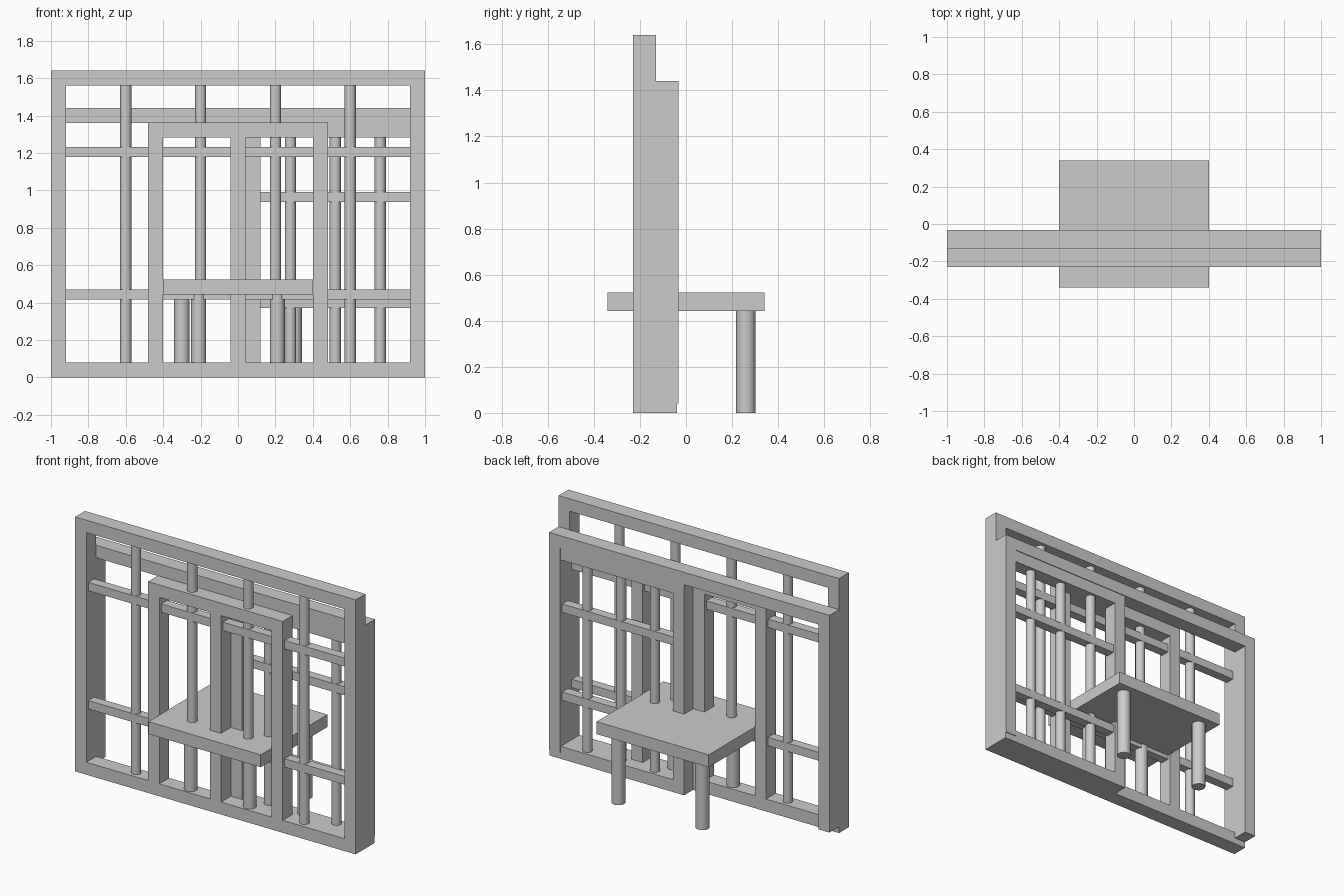
import bpy, math

if "Cube" in bpy.data.objects:
    bpy.data.objects.remove(bpy.data.objects["Cube"])

W = 0.08                      # frame member width
FRONT = (-0.23, -0.13)        # y range of the front layer
JAMB = (-0.13, -0.033)        # y range of the rear surround
SASH = (-0.13, -0.038)        # y range of the sliding sash


def box(name, x, y, z):
    bpy.ops.mesh.primitive_cube_add(size=1, location=[(a + b) / 2 for a, b in (x, y, z)])
    ob = bpy.context.object
    ob.name = name
    ob.scale = [b - a for a, b in (x, y, z)]
    bpy.ops.object.transform_apply(location=False, rotation=False, scale=True)
    return ob


def rod(name, x, y, r, z):
    bpy.ops.mesh.primitive_cylinder_add(vertices=16, radius=r, depth=z[1] - z[0],
                                        location=(x, y, (z[0] + z[1]) / 2))
    ob = bpy.context.object
    ob.name = name
    bpy.ops.object.shade_smooth_by_angle(angle=math.radians(40))
    return ob


def frame(name, x0, x1, z0, z1, y, sill=True):
    """Two stiles, a header and optionally a sill."""
    box(name + "_left_stile", (x0, x0 + W), y, (z0, z1))
    box(name + "_right_stile", (x1 - W, x1), y, (z0, z1))
    box(name + "_header", (x0 + W, x1 - W), y, (z1 - W, z1))
    if sill:
        box(name + "_sill", (x0 + W, x1 - W), y, (z0, z0 + W))


def lattice(name, x0, x1, z0, z1, yc, bars, rails):
    """Round vertical bars crossed by flat rails."""
    for x in bars:
        rod(name + "_bar", x, yc, 0.03, (z0, z1))
    for z in rails:
        box(name + "_rail", (x0, x1), (yc - 0.03, yc + 0.03), (z - 0.027, z + 0.027))


# Front screen with lattice
frame("front_frame", -1, 1, 0, 1.64, FRONT)
lattice("front", -0.92, 0.92, W, 1.56, -0.18, (-0.6, -0.2, 0.2, 0.6), (0.443, 1.205))

# Doorway in the middle of the front screen
frame("doorway", -0.48, 0.48, W, 1.362, FRONT, sill=False)
box("doorway_center_post", (-0.04, 0.04), FRONT, (W, 1.362 - W))

# Rear surround, open at the bottom
frame("rear_surround", -1, 1, 0.04, 1.44, JAMB, sill=False)

# Sliding sash behind the right half
frame("sash", 0.04, 1, 0, 1.362, SASH)
lattice("sash", 0.12, 0.92, W, 1.282, -0.083, (0.28, 0.52, 0.76), (0.398, 0.965))

# Table passing through the screen
box("table_top", (-0.4, 0.4), (-0.34, 0.34), (0.443, 0.523))
for s in (-1, 1):
    rod("table_back_leg", s * 0.3, 0.26, 0.042, (0, 0.443))
    rod("table_front_leg", s * 0.21, -0.18, 0.04, (0, 0.443))
